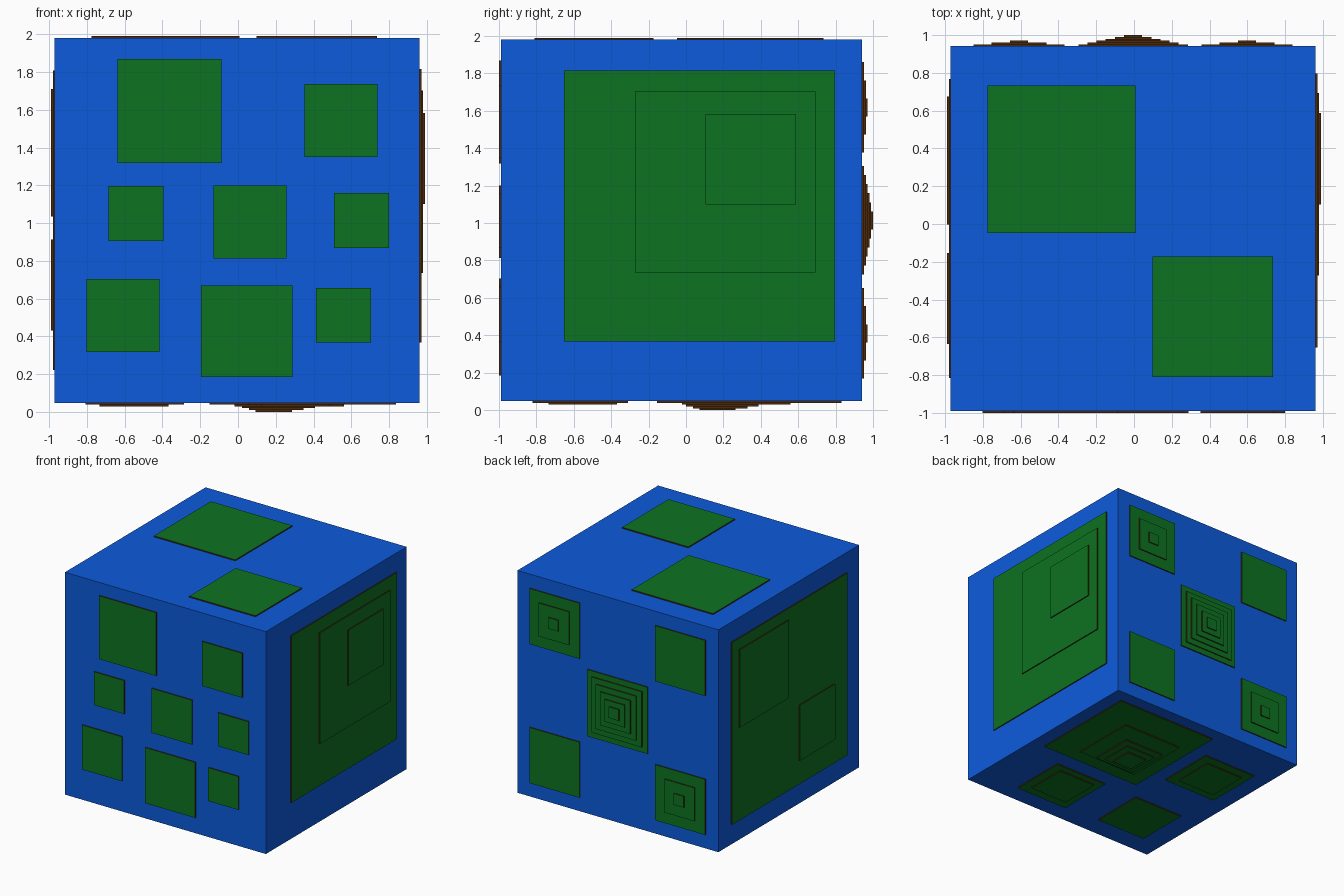
import bpy, bmesh
from mathutils import Vector, Matrix

if "Cube" in bpy.data.objects:
    bpy.data.objects.remove(bpy.data.objects["Cube"])

N = 200                 # cube side in grid units
T = 2 / 207             # one grid unit = one panel thickness
CORNER = Vector((-102.5 + 2, -103.5 + 1, 5)) * T   # lower front left corner of the cube


def material(name, color):
    m = bpy.data.materials.new(name)
    m.diffuse_color = color
    m.use_nodes = True
    m.node_tree.nodes["Principled BSDF"].inputs["Base Color"].default_value = m.diffuse_color
    return m


BLUE = material("blue", (0.004, 0.105, 0.72, 1))
GREEN = material("green", (0.004, 0.17, 0.016, 1))
BROWN = material("brown", (0.07, 0.022, 0.003, 1))


def add_object(name, bm, mats):
    mesh = bpy.data.meshes.new(name)
    bm.to_mesh(mesh)
    bm.free()
    for m in mats:
        mesh.materials.append(m)
    bpy.context.collection.objects.link(bpy.data.objects.new(name, mesh))


X, Y, Z = Vector((1, 0, 0)), Vector((0, 1, 0)), Vector((0, 0, 1))
O = Vector((0, 0, 0))
# each side: origin corner, u axis, v axis, outward normal
SIDES = {
    "front": (O, X, Z, -Y),
    "back": (Y * N, X, Z, Y),
    "left": (O, Y, Z, -X),
    "right": (X * N, Y, Z, X),
    "bottom": (O, X, Y, -Z),
    "top": (Z * N, X, Y, Z),
}


def panel(side, layer, u, v, size):
    """Square slab on one side: green face, brown rim, open where it meets the layer below."""
    o, a, b, n = SIDES[side]
    centre = CORNER + T * (o + a * (u + size / 2) + b * (v + size / 2) + n * (layer - 0.5))
    dims = [T * (size * (abs(a[i]) + abs(b[i])) + abs(n[i])) for i in range(3)]
    bm = bmesh.new()
    bmesh.ops.create_cube(bm, size=1, matrix=Matrix.Translation(centre) @ Matrix.Diagonal((*dims, 1)))
    bm.normal_update()
    for f in bm.faces:
        f.material_index = 0 if f.normal.dot(n) > 0.5 else 1
    bmesh.ops.delete(bm, geom=[f for f in bm.faces if f.normal.dot(n) < -0.5], context='FACES')
    add_object(f"{side}_panel_layer_{layer}", bm, [GREEN, BROWN])


def stepped(side, uc, vc, sizes):
    """Concentric stack of panels."""
    for k, s in enumerate(sizes, 1):
        panel(side, k, uc - s / 2, vc - s / 2, s)


# cube body
bm = bmesh.new()
bmesh.ops.create_cube(bm, size=N * T, matrix=Matrix.Translation(CORNER + Vector((N, N, N)) * T / 2))
add_object("cube_body", bm, [BLUE])

# scattered and nested panels: (layer, u, v, size)
PANELS = {
    "front": [(1, 34.5, 131.5, 57), (1, 137, 134.8, 40), (1, 29.6, 88.8, 30), (1, 87.1, 79.2, 40),
              (1, 153.2, 84.9, 30), (1, 17.5, 27.7, 40), (1, 80.3, 14.2, 50), (1, 143.3, 32.9, 30)],
    "right": [(1, 34.9, 33, 150), (2, 74.2, 71.2, 100), (3, 113.3, 108.9, 50)],
    "left": [(1, 18, 18, 164), (2, 102.3, 102, 70), (2, 36.7, 39.5, 50)],
    "top": [(1, 20.3, 97.5, 81), (1, 110.7, 18.6, 66)],
    "bottom": [(1, 85, 86.5, 102), (2, 98.5, 100.4, 60), (3, 102.6, 102.6, 40),
               (4, 106.5, 106.5, 30), (5, 110, 110, 20),
               (1, 106, 17.5, 53), (2, 113, 26.4, 38),
               (1, 17, 109, 54), (2, 24.5, 117, 38),
               (1, 21, 20, 50)],
}
for side, plates in PANELS.items():
    for p in plates:
        panel(side, *p)

# back panels arranged like the five on a die
stepped("back", 100, 100, (60, 50, 40, 30, 20, 10))
stepped("back", 162.5, 162.5, (50, 30, 10))
stepped("back", 37.5, 37.5, (50, 30, 10))
stepped("back", 37.5, 162.5, (50,))
stepped("back", 162.5, 37.5, (50,))
